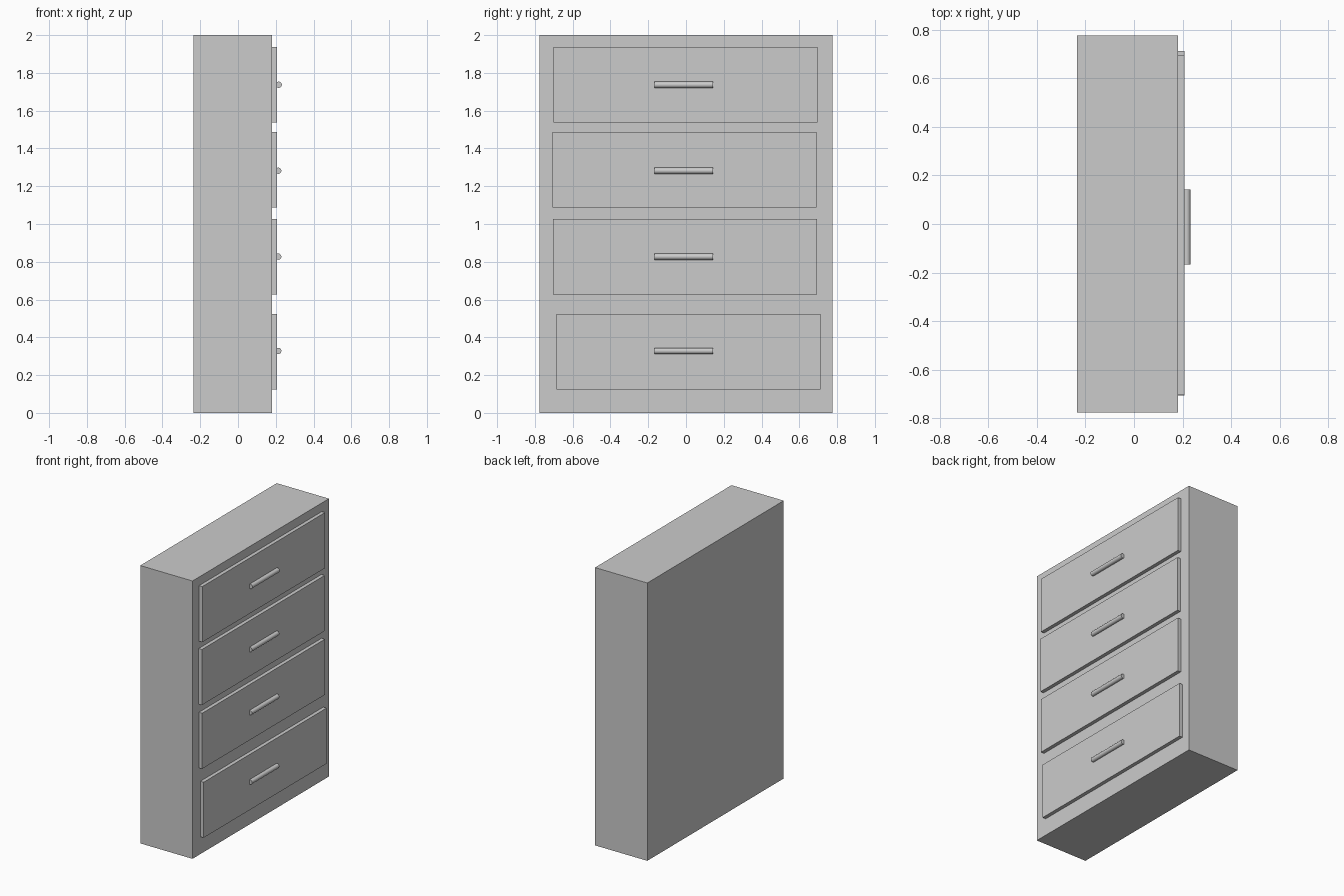
import bpy
import math

if "Cube" in bpy.data.objects:
    bpy.data.objects.remove(bpy.data.objects["Cube"])


def box(name, x0, x1, y0, y1, z0, z1):
    bpy.ops.mesh.primitive_cube_add(
        size=1, location=((x0 + x1) / 2, (y0 + y1) / 2, (z0 + z1) / 2))
    ob = bpy.context.object
    ob.name = name
    ob.scale = (x1 - x0, y1 - y0, z1 - z0)
    bpy.ops.object.transform_apply(location=False, rotation=False, scale=True)
    return ob


def handle(name, x, y, z, length, radius):
    bpy.ops.mesh.primitive_cylinder_add(
        vertices=32, radius=radius, depth=length,
        location=(x, y, z), rotation=(math.pi / 2, 0, 0))
    bpy.context.object.name = name
    bpy.ops.object.shade_smooth_by_angle(angle=math.radians(30))


# Cabinet body
BODY_FRONT = 0.181
box("cabinet_body", -0.235, BODY_FRONT, -0.776, 0.776, 0, 2)

# Drawer fronts (slightly uneven placement) and their bar handles:
# (drawer centre y, drawer centre z, handle z, handle x)
W, H = 1.397, 0.40
drawers = [
    (0.013, 0.324, 0.328, 0.213),
    (-0.005, 0.827, 0.827, 0.213),
    (-0.008, 1.287, 1.282, 0.213),
    (-0.003, 1.738, 1.737, 0.216),
]
for i, (y, z, hz, hx) in enumerate(drawers, 1):
    box(f"drawer_front_{i}", BODY_FRONT - 0.005, 0.207,
        y - W / 2, y + W / 2, z - H / 2, z + H / 2)
    handle(f"drawer_handle_{i}", hx, -0.012, hz, 0.31, 0.0165)
